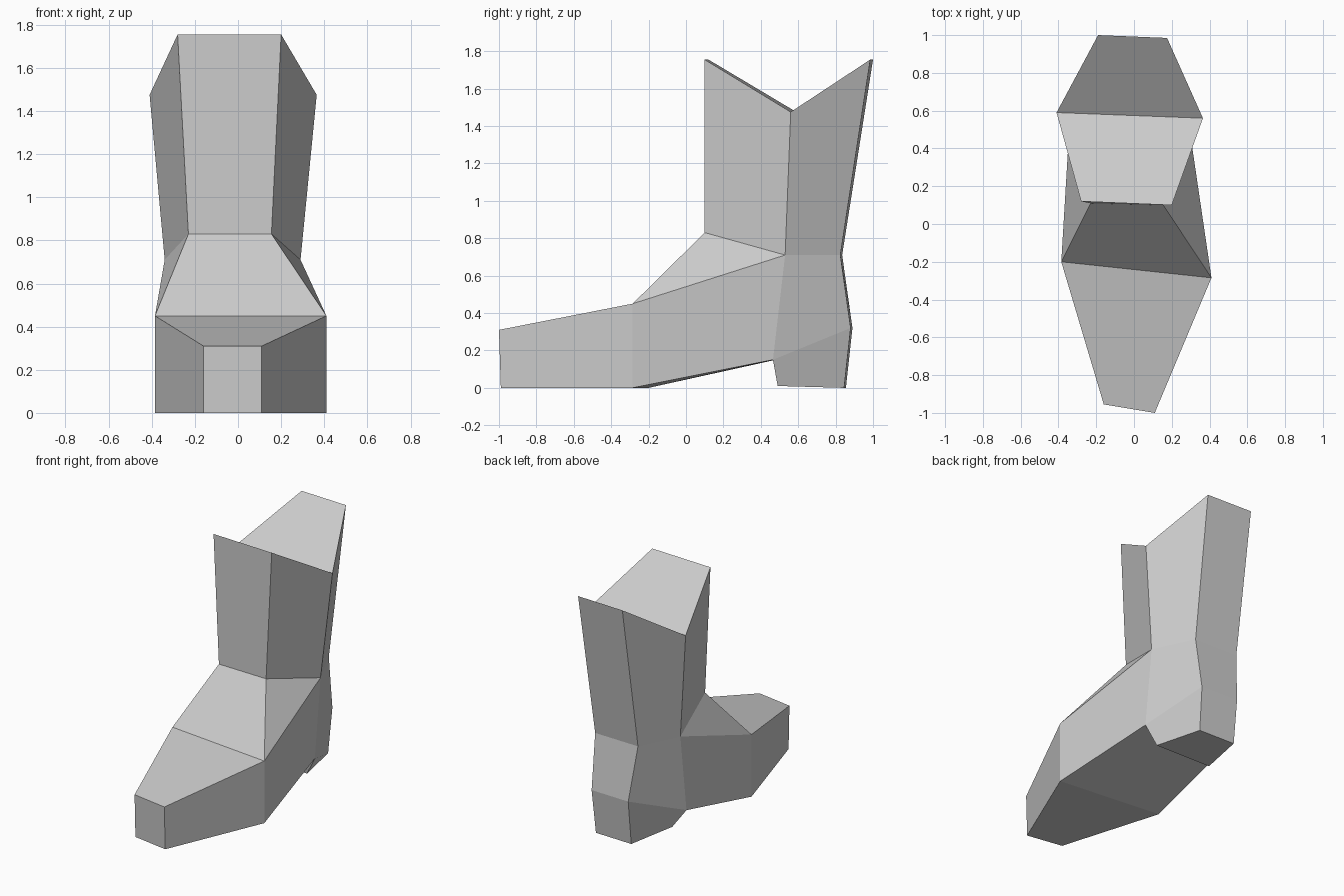
import bpy
import bmesh

cube = bpy.data.objects.get("Cube")
if cube:
    bpy.data.objects.remove(cube, do_unlink=True)

# Single plain grey material
grey = bpy.data.materials.new("plain_grey")
grey.use_nodes = True
colour = (0.6, 0.6, 0.6, 1)
grey.diffuse_color = colour
grey.node_tree.nodes["Principled BSDF"].inputs["Base Color"].default_value = colour

# Boot profile, walked once around: each station is a (-x side, +x side) pair
profile = {
    "top_front": ((-0.28, 0.12, 1.755), (0.20, 0.10, 1.755)),
    "ankle_front": ((-0.23, 0.11, 0.83), (0.155, 0.10, 0.83)),
    "ball_top": ((-0.385, -0.20, 0.45), (0.41, -0.285, 0.45)),
    "toe_top": ((-0.16, -0.955, 0.31), (0.11, -1.0, 0.31)),
    "toe_sole": ((-0.16, -0.945, 0), (0.11, -0.99, 0)),
    "ball_sole": ((-0.385, -0.20, 0), (0.41, -0.285, 0)),
    "arch": ((-0.34, 0.48, 0.15), (0.29, 0.465, 0.15)),
    "heel_front": ((-0.24, 0.50, 0.01), (0.21, 0.49, 0.01)),
    "heel_back": ((-0.16, 0.855, 0), (0.13, 0.845, 0)),
    "heel_top": ((-0.16, 0.89, 0.32), (0.14, 0.88, 0.32)),
    "ankle_back": ((-0.20, 0.835, 0.71), (0.15, 0.825, 0.71)),
    "top_back": ((-0.19, 1.0, 1.755), (0.175, 0.985, 1.755)),
    "top_side": ((-0.41, 0.59, 1.475), (0.365, 0.56, 1.475)),
}
ankle_side = ((-0.34, 0.55, 0.71), (0.29, 0.53, 0.71))

# Side panels, repeated on both flanks
panels = [
    ("top_front", "ankle_front", "ankle_side", "top_side"),
    ("top_side", "ankle_side", "ankle_back", "top_back"),
    ("ankle_front", "ball_top", "ankle_side"),
    ("ball_top", "ball_sole", "arch", "ankle_side"),
    ("ball_top", "toe_top", "toe_sole", "ball_sole"),
    ("ankle_side", "arch", "heel_top", "ankle_back"),
    ("arch", "heel_front", "heel_back", "heel_top"),
]

bm = bmesh.new()
verts = {name: [bm.verts.new(p) for p in pair] for name, pair in profile.items()}

# Middle strip: shaft front, instep, toe, sole, heel, back and V-shaped top
names = list(profile)
for a, b in zip(names, names[1:] + names[:1]):
    bm.faces.new((verts[a][0], verts[b][0], verts[b][1], verts[a][1]))

verts["ankle_side"] = [bm.verts.new(p) for p in ankle_side]
for side in range(2):
    for panel in panels:
        bm.faces.new([verts[name][side] for name in panel])

bmesh.ops.recalc_face_normals(bm, faces=bm.faces)
mesh = bpy.data.meshes.new("boot")
bm.to_mesh(mesh)
bm.free()
mesh.materials.append(grey)
boot = bpy.data.objects.new("boot", mesh)
bpy.context.collection.objects.link(boot)
